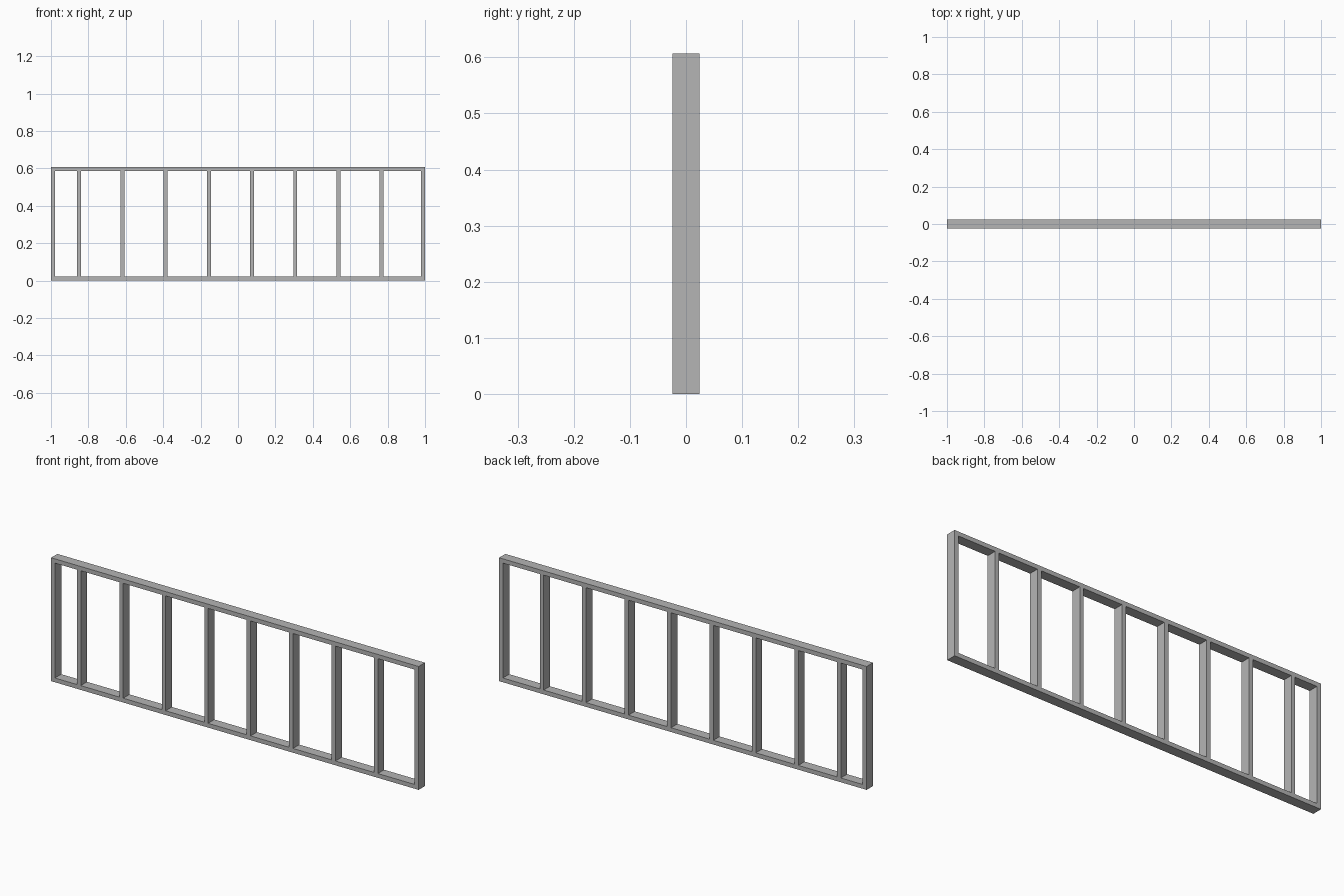
import bpy

cube = bpy.data.objects.get("Cube")
if cube:
    bpy.data.objects.remove(cube, do_unlink=True)

LENGTH, DEPTH, HEIGHT = 2.0, 0.049, 0.607
THICK = 0.021     # board thickness
SPACING = 0.231   # distance between stud centres

grey = bpy.data.materials.new("plain_grey")
grey.use_nodes = True
colour = (0.46, 0.46, 0.46, 1)
grey.diffuse_color = colour
grey.node_tree.nodes["Principled BSDF"].inputs["Base Color"].default_value = colour


def board(name, x, z, width, height):
    """Add a flat-sided board centred at x, with its underside at z."""
    bpy.ops.mesh.primitive_cube_add(size=1, location=(x, 0, z + height / 2))
    obj = bpy.context.object
    obj.name = name
    obj.scale = (width, DEPTH, height)
    bpy.ops.object.transform_apply(location=False, rotation=False, scale=True)
    obj.data.materials.append(grey)


# Horizontal plates
board("bottom_plate", 0, 0, LENGTH, THICK)
board("top_plate", 0, HEIGHT - THICK, LENGTH, THICK)

# End studs, then evenly spaced inner studs
end = (LENGTH - THICK) / 2
stud_height = HEIGHT - 2 * THICK
board("right_end_stud", -end, THICK, THICK, stud_height)
board("left_end_stud", end, THICK, THICK, stud_height)
for i in range(8):
    board(f"inner_stud_{i + 1}", -0.849 + i * SPACING, THICK, THICK, stud_height)
